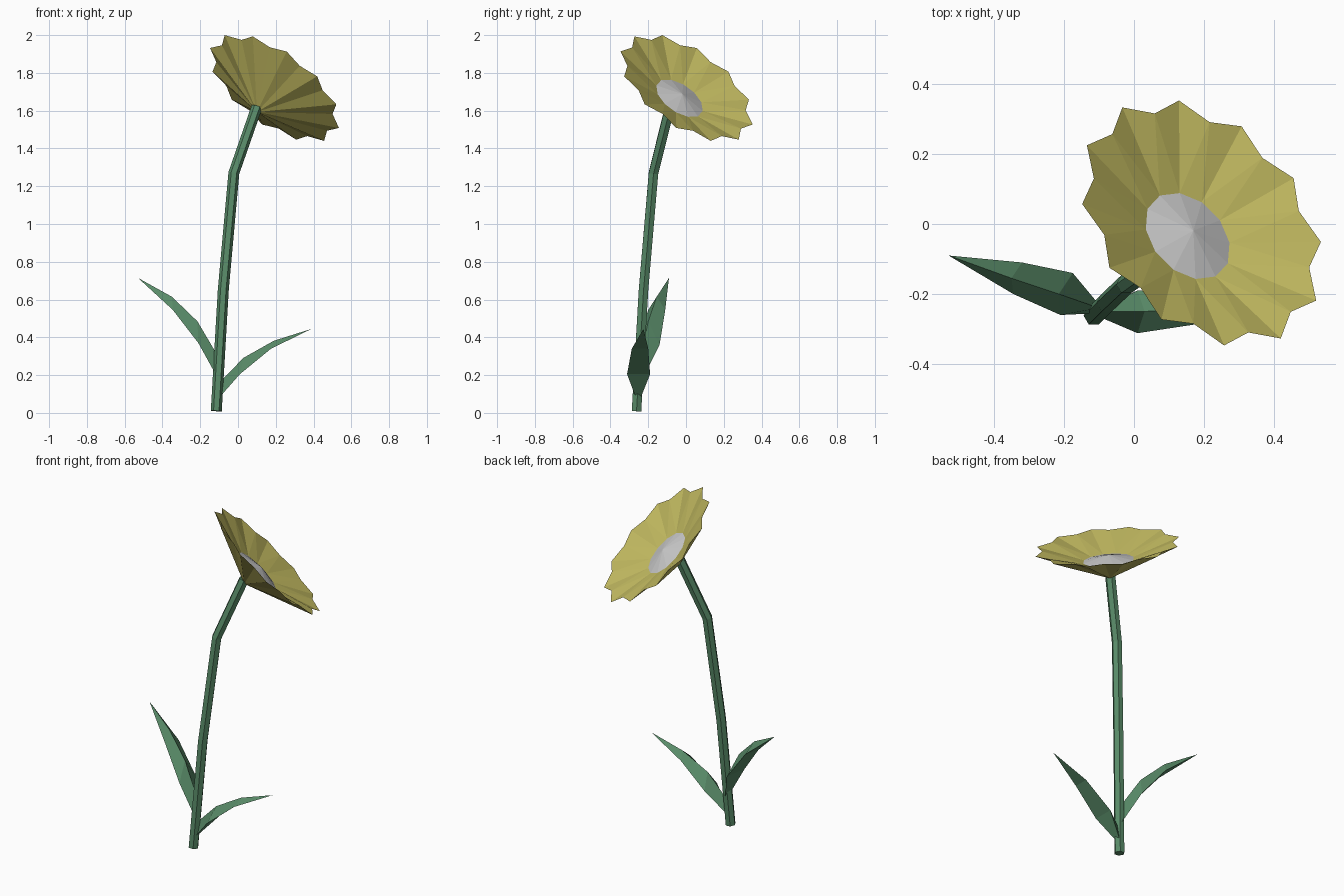
import bpy, math
from mathutils import Vector as V

if "Cube" in bpy.data.objects:
    bpy.data.objects.remove(bpy.data.objects["Cube"])


def material(name, color):
    m = bpy.data.materials.new(name)
    m.diffuse_color = (*color, 1)
    m.use_nodes = True
    m.node_tree.nodes["Principled BSDF"].inputs["Base Color"].default_value = m.diffuse_color
    return m


def build(name, verts, faces, mat=None):
    me = bpy.data.meshes.new(name)
    me.from_pydata([tuple(v) for v in verts], [], faces)
    ob = bpy.data.objects.new(name, me)
    bpy.context.collection.objects.link(ob)
    if mat:
        me.materials.append(mat)
    return ob


green = material("green", (0.10, 0.26, 0.14))
yellow = material("yellow", (0.55, 0.50, 0.12))

# Stem: six-sided tube along a bent path
path = [V(p) for p in [(-0.115, -0.262, 0.01), (-0.078, -0.225, 0.65),
                       (-0.022, -0.172, 1.27), (0.10, -0.085, 1.62)]]
S, R = 6, 0.029
verts = []
for i, p in enumerate(path):
    t = (path[min(i + 1, 3)] - path[max(i - 1, 0)]).normalized()
    a = V((0, 1, 0)).cross(t).normalized()
    b = t.cross(a)
    verts += [p + R * (a * math.cos(k * math.tau / S) + b * math.sin(k * math.tau / S))
              for k in range(S)]
faces = [(r * S + k, r * S + (k + 1) % S, (r + 1) * S + (k + 1) % S, (r + 1) * S + k)
         for r in range(3) for k in range(S)]
faces += [tuple(range(S))[::-1], tuple(range(3 * S, 4 * S))]
build("stem", verts, faces, green)


# Leaves: ridged blades, each station is (back edge, ridge, front edge)
def leaf(name, stations, tip):
    verts = [V(p) for s in stations for p in s] + [V(tip)]
    n, faces = len(stations), []
    for k in range(3):
        j = (k + 1) % 3
        for r in range(n - 1):
            faces.append((r * 3 + k, r * 3 + j, r * 3 + 3 + j, r * 3 + 3 + k))
        faces.append((n * 3 - 3 + k, n * 3 - 3 + j, n * 3))
    faces.append((2, 1, 0))
    build(name, verts, faces, green)


leaf("left_leaf",
     [[(-0.10, -0.23, 0.18), (-0.10, -0.24, 0.29), (-0.105, -0.255, 0.18)],
      [(-0.175, -0.14, 0.36), (-0.215, -0.20, 0.485), (-0.21, -0.26, 0.37)],
      [(-0.32, -0.11, 0.545), (-0.35, -0.155, 0.615), (-0.345, -0.20, 0.545)]],
     (-0.53, -0.09, 0.715))
leaf("right_leaf",
     [[(-0.10, -0.265, 0.08), (-0.10, -0.25, 0.16), (-0.10, -0.24, 0.08)],
      [(0.01, -0.312, 0.205), (0.03, -0.25, 0.292), (0.01, -0.19, 0.205)],
      [(0.175, -0.287, 0.34), (0.19, -0.24, 0.382), (0.175, -0.20, 0.34)]],
     (0.39, -0.225, 0.445))

# Flower frame: rim centre, facing direction and the direction of the first tip
C = V((0.193, 0.003, 1.72))
n = V((0.515, 0.485, 0.706)).normalized()
u = V((-0.263, -0.128, 0.28))
u = (u - n * u.dot(n)).normalized()
w = n.cross(u)
N = 12


def at(turn, radius, depth):
    a = turn * math.tau / N
    return C + radius * (u * math.cos(a) + w * math.sin(a)) - n * depth


# Petals: scalloped rim, cone underneath, shallow dish inside
rim = [at(i / 2, 0.36 if i % 2 else 0.405, 0) for i in range(2 * N)]
ring = [at(i, 0.142, 0.077) for i in range(N)]
apex = C - n * 0.18
faces = [((i + 1) % 24, i, 36) for i in range(24)]
for i in range(N):
    j = (i + 1) % N
    tip, dip, nxt, r0, r1 = 2 * i, 2 * i + 1, 2 * j, 24 + i, 24 + j
    faces += [(tip, dip, r0), (dip, r1, r0), (dip, nxt, r1)]
build("petals", rim + ring + [apex], faces, yellow)

# Seed disc: low twelve-sided dome
build("flower_centre", ring + [C - n * 0.045],
      [(i, (i + 1) % N, N) for i in range(N)])
